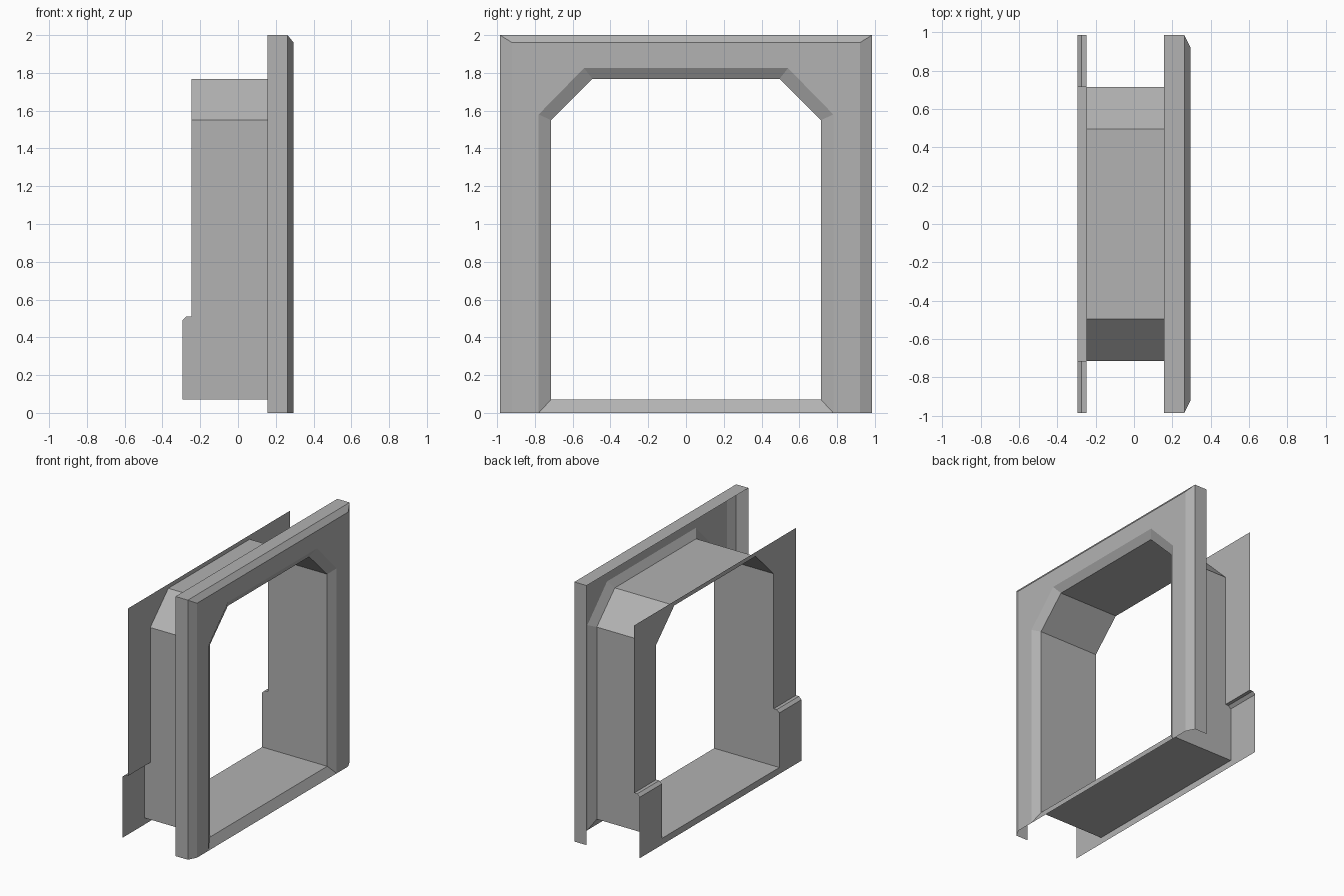
import bpy, bmesh

if "Cube" in bpy.data.objects:
    bpy.data.objects.remove(bpy.data.objects["Cube"])

W, TOP = 0.985, 2.0                  # outer half width and height
BACK, STEP, THROAT, FACE = -0.247, -0.295, 0.26, 0.295   # x stations
REAR_TOP, REAR_BASE = 1.80, 0.02     # rear sheet extents in z

GREY = bpy.data.materials.new("dark_grey")
GREY.diffuse_color = (0.446, 0.446, 0.446, 1)
GREY.use_nodes = True
GREY.node_tree.nodes["Principled BSDF"].inputs["Base Color"].default_value = GREY.diffuse_color


def arch(w, sill, spring, corner, top):
    """Chamfered opening outline as (y, z), left foot to right foot."""
    left = [(-w, sill), (-w, spring), (-corner, top)]
    return left + [(-y, z) for y, z in reversed(left)]


def at_x(x, outline):
    return [(x, y, z) for y, z in outline]


def loft(a, b, closed=False):
    """Quads joining two matching outlines."""
    n = len(a)
    return [(a[i], a[(i + 1) % n], b[(i + 1) % n], b[i])
            for i in range(n if closed else n - 1)]


def mirrored(polys):
    """Polygons plus their copies across y = 0, winding kept outward."""
    return polys + [[(x, -y, z) for x, y, z in reversed(p)] for p in polys]


def build(name, polys):
    bm = bmesh.new()
    for p in polys:
        bm.faces.new([bm.verts.new(co) for co in p])
    bmesh.ops.remove_doubles(bm, verts=bm.verts, dist=0.0005)
    mesh = bpy.data.meshes.new(name)
    bm.to_mesh(mesh)
    bm.free()
    mesh.materials.append(GREY)
    bpy.context.collection.objects.link(bpy.data.objects.new(name, mesh))


opening = arch(0.715, 0.07, 1.55, 0.495, 1.768)
flared = at_x(FACE, arch(0.78, 0.0, 1.58, 0.54, 1.825))

# Front frame: hollow shell with side flange, outer bevel, face and inner flare
rim = [(-W, 0), (-W, TOP), (W, TOP), (W, 0)]
bevel = at_x(FACE, [(-0.92, 0), (-0.92, 1.96), (0.92, 1.96), (0.92, 0)])
frame = loft(at_x(0.262, rim), at_x(0.157, rim))
frame += loft(bevel, at_x(0.262, rim))
frame.append(bevel[::-1] + flared)
frame += loft(at_x(THROAT, opening), flared, closed=True)
build("front_frame", frame)

# Passage: walls, sloped corners, ceiling and floor, with the stepped rear ends
passage = loft(at_x(BACK, opening), at_x(THROAT, opening), closed=True)
step = [(BACK, 0.51), (-0.273, 0.51), (STEP, 0.49), (STEP, 0.07)]
passage += mirrored([[(x, -0.715, z) for x, z in step + [(BACK, 0.07)]][::-1]])
passage.append([(STEP, -0.715, 0.07), (BACK, -0.715, 0.07),
                (BACK, 0.715, 0.07), (STEP, 0.715, 0.07)])
build("passage", passage)

# Rear panels: upper sheet around and over the opening, with raised lower plinths
sheet = at_x(BACK, [(0.715, 0.51), (0.715, 1.55), (0.495, 1.768), (0, 1.768),
                    (0, REAR_TOP), (W, REAR_TOP), (W, 0.51)])
plinth = step[:3] + [(STEP, REAR_BASE)]
rear = mirrored([sheet] + loft([(x, W, z) for x, z in plinth],
                               [(x, 0.715, z) for x, z in plinth]))
# Rear sill strip below the floor edge
rear.append(at_x(STEP, [(-0.715, REAR_BASE), (-0.715, 0.07),
                        (0.715, 0.07), (0.715, REAR_BASE)]))
build("rear_panel", rear)
